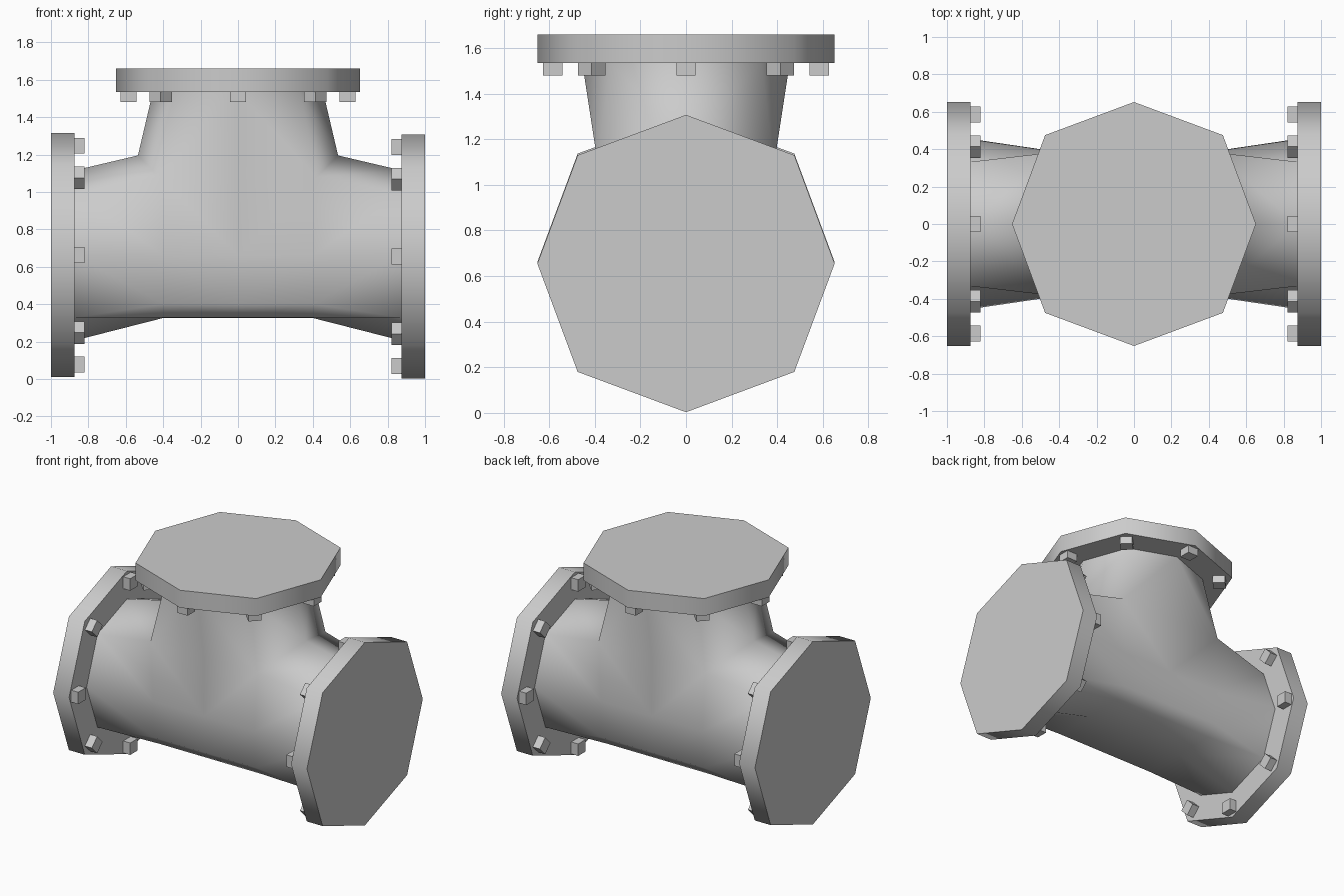
import bpy, bmesh, math
from mathutils import Matrix

if "Cube" in bpy.data.objects:
    bpy.data.objects.remove(bpy.data.objects["Cube"])

ZC = 0.66  # height of the horizontal pipe axis


def make_object(name, bm, smooth=None):
    mesh = bpy.data.meshes.new(name)
    bm.to_mesh(mesh)
    bm.free()
    ob = bpy.data.objects.new(name, mesh)
    bpy.context.collection.objects.link(ob)
    if smooth:
        bpy.ops.object.select_all(action='DESELECT')
        ob.select_set(True)
        bpy.context.view_layer.objects.active = ob
        bpy.ops.object.shade_smooth_by_angle(angle=math.radians(smooth))
    return ob


# Tee body: one quarter, mirrored across x and y
P = {
    'A': (.875, 0, .455), 'B': (.875, .332, .332), 'C': (.875, .455, 0),
    'D': (.875, .332, -.332), 'F': (.875, 0, -.455),            # side opening
    'T': (.455, 0, .875), 'U': (.332, .332, .875), 'V': (0, .455, .875),  # top opening
    'K': (.535, 0, .535), 'M': (.42, .385, .42),                # crotch
    'J': (.40, .385, 0), 'H': (0, .385, 0), 'W': (0, .385, .42),          # side panel
    'L': (.40, .38, -.26), 'O': (0, .38, -.26),                 # lower corner
    'R': (.40, .31, -.332), 'S': (0, .31, -.332),
    'N': (.40, 0, -.334), 'Q': (0, 0, -.334),                   # underside
}
bm = bmesh.new()
v = {k: bm.verts.new((x, y, z + ZC)) for k, (x, y, z) in P.items()}
for f in ('ABMK', 'BCJM', 'CDLJ', 'JLOH', 'MJHW', 'DRL', 'LRSO', 'DFNR', 'RNQS',
          'KMUT', 'MWVU'):
    bm.faces.new([v[k] for k in f])
for axis in ((-1, 1, 1), (1, -1, 1)):
    dup = bmesh.ops.duplicate(bm, geom=bm.verts[:] + bm.edges[:] + bm.faces[:])['geom']
    bmesh.ops.scale(bm, vec=axis, verts=[g for g in dup if isinstance(g, bmesh.types.BMVert)])
    bmesh.ops.reverse_faces(bm, faces=[g for g in dup if isinstance(g, bmesh.types.BMFace)])
    bmesh.ops.remove_doubles(bm, verts=bm.verts[:], dist=1e-4)
make_object('tee_body', bm, 120)


def flange(name, matrix):
    """Octagonal plate at local z 0.875..1, open where the pipe meets it, with eight bolts."""
    bm = bmesh.new()
    loops = []
    for even, odd, z in ((0.45, 0.465, 0.875), (0.652, 0.672, 0.875), (0.652, 0.672, 1)):
        loop = []
        for i in range(8):
            a, r = i * math.pi / 4, odd if i % 2 else even
            loop.append(bm.verts.new((r * math.cos(a), r * math.sin(a), z)))
        loops.append(loop)
    for lo, hi in zip(loops, loops[1:]):
        for i in range(8):
            j = (i + 1) % 8
            bm.faces.new((lo[i], lo[j], hi[j], hi[i]))
    for i in range(8):  # back ring faces away from the cap
        bm.faces.ensure_lookup_table()
    bm.faces.new(loops[2])
    bmesh.ops.recalc_face_normals(bm, faces=bm.faces[:])
    if bm.faces[:][-1].normal.z < 0:
        bmesh.ops.reverse_faces(bm, faces=bm.faces[:])
    bm.transform(matrix)
    make_object(name + '_flange', bm, 60)

    bm = bmesh.new()
    for i in range(8):
        m = (Matrix.Rotation(i * math.pi / 4, 4, 'Z')
             @ Matrix.Translation((0.585, 0, 0.85))
             @ Matrix.Diagonal((0.085, 0.085, 0.06, 1)))
        bmesh.ops.create_cube(bm, size=1, matrix=m)
    bm.transform(matrix)
    make_object(name + '_bolts', bm)


# Flanges on the three openings
flange('top', Matrix.Translation((0, 0, ZC)))
flange('right', Matrix.Translation((0, 0, 0.655)) @ Matrix.Rotation(math.pi / 2, 4, 'Y'))
flange('left', Matrix.Translation((0, 0, 0.662)) @ Matrix.Rotation(-math.pi / 2, 4, 'Y'))
